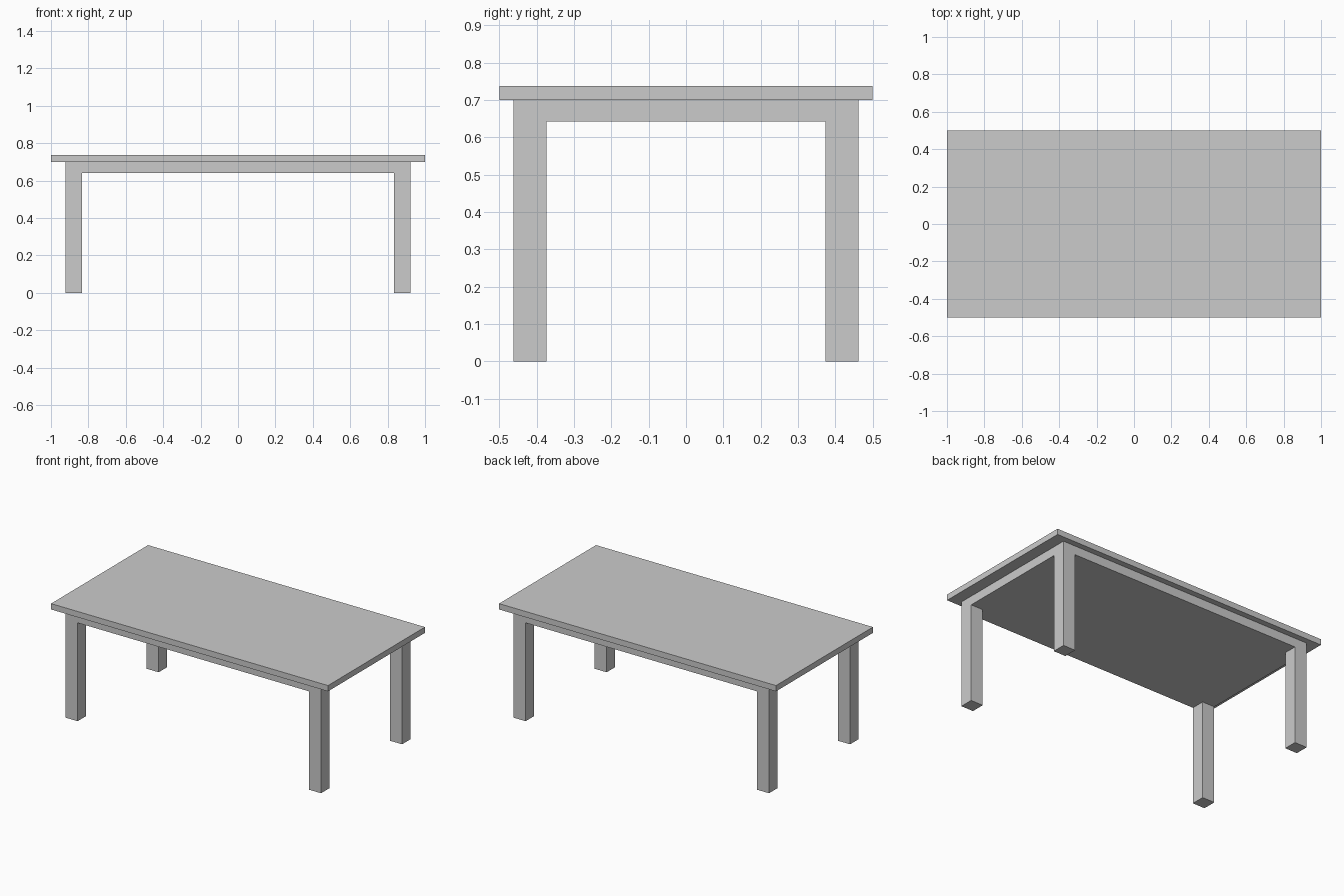
import bpy, bmesh
from mathutils import Vector, Matrix

if "Cube" in bpy.data.objects:
    bpy.data.objects.remove(bpy.data.objects["Cube"])

TOP_Z, SLAB_Z, RAIL_Z = 0.738, 0.70, 0.642
OUT_X, OUT_Y, LEG = 0.923, 0.462, 0.088


def box(bm, hx, hy, z0, z1):
    """Add a box centred on x and y, between two heights."""
    size = Matrix.Diagonal((2 * hx, 2 * hy, z1 - z0, 1))
    place = Matrix.Translation((0, 0, (z0 + z1) / 2))
    bmesh.ops.create_cube(bm, size=1, matrix=place @ size)


def finish(bm, name):
    bmesh.ops.recalc_face_normals(bm, faces=bm.faces)
    mesh = bpy.data.meshes.new(name)
    bm.to_mesh(mesh)
    bm.free()
    obj = bpy.data.objects.new(name, mesh)
    bpy.context.collection.objects.link(obj)


# Tabletop slab
bm = bmesh.new()
box(bm, 1.0, 0.5, SLAB_Z, TOP_Z)
finish(bm, "tabletop")

# Solid apron block, cut along the inner sides of the legs
bm = bmesh.new()
box(bm, OUT_X, OUT_Y, RAIL_Z, SLAB_Z)
inner = (OUT_X - LEG, OUT_Y - LEG)
for axis in (0, 1):
    for side in (-1, 1):
        normal = Vector((0, 0, 0))
        normal[axis] = 1
        bmesh.ops.bisect_plane(bm, geom=bm.verts[:] + bm.edges[:] + bm.faces[:],
                               plane_co=normal * inner[axis] * side, plane_no=normal)

# Legs pulled down from the four corner faces under the block
bm.normal_update()
corners = []
for f in bm.faces:
    c = f.calc_center_median()
    if f.normal.z < -0.9 and abs(c.x) > inner[0] and abs(c.y) > inner[1]:
        corners.append(f)
ext = bmesh.ops.extrude_face_region(bm, geom=corners)
for v in ext["geom"]:
    if isinstance(v, bmesh.types.BMVert):
        v.co.z = 0
bmesh.ops.delete(bm, geom=[f for f in corners if f.is_valid], context='FACES_ONLY')
finish(bm, "apron_and_legs")
